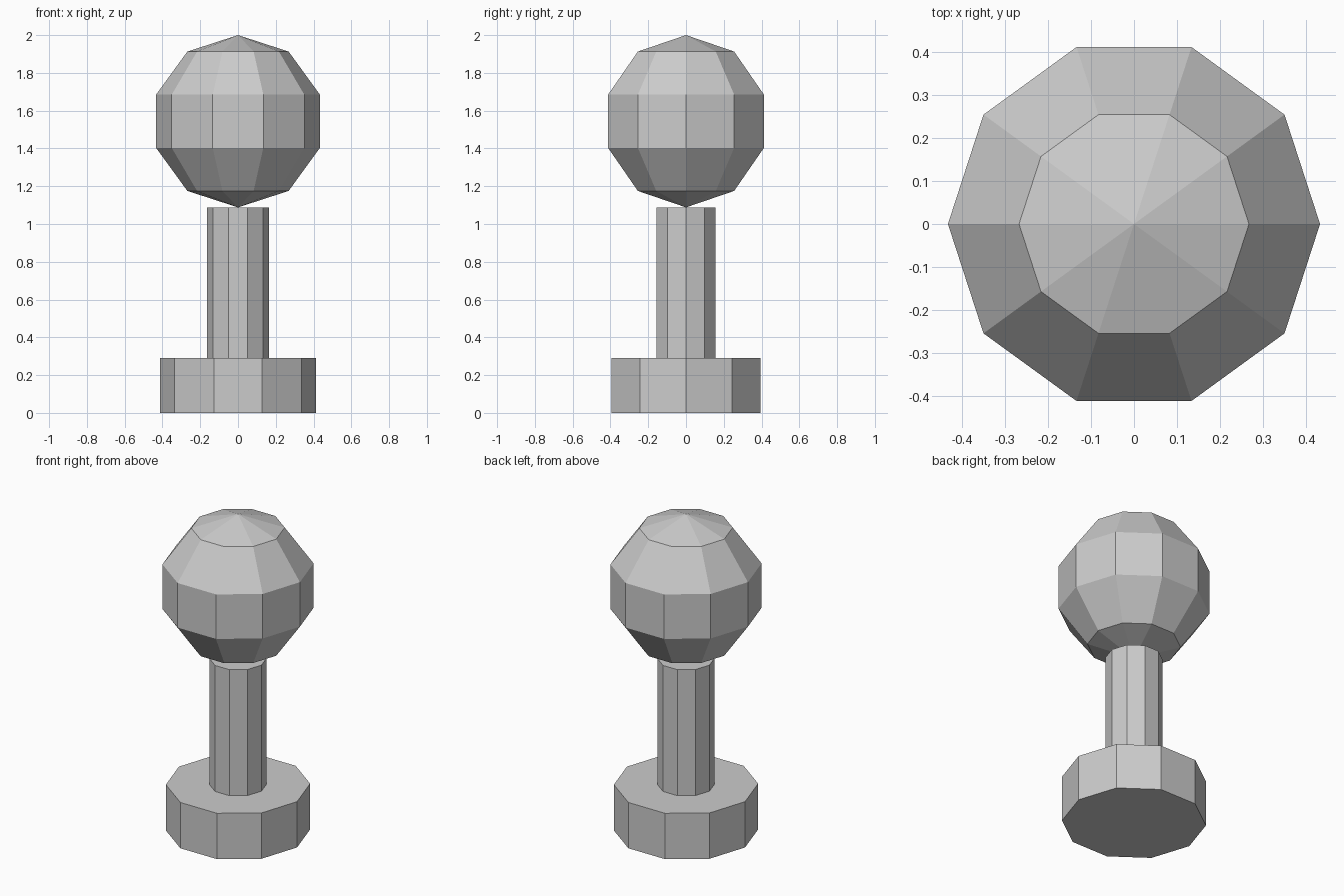
import bpy
import bmesh
from math import radians
from mathutils import Matrix

SIDES = 10

cube = bpy.data.objects.get("Cube")
if cube:
    bpy.data.objects.remove(cube, do_unlink=True)

# Single plain grey material
grey = bpy.data.materials.new("light_grey")
grey.use_nodes = True
colour = (0.6, 0.6, 0.6, 1.0)
grey.diffuse_color = colour
for node in grey.node_tree.nodes:
    if node.type == "BSDF_PRINCIPLED":
        node.inputs["Base Color"].default_value = colour

# Turn every part so that a corner points along x
TURN = Matrix.Rotation(radians(90), 4, "Z")


def finish(name, bm):
    """Store the bmesh as a flat shaded object."""
    bmesh.ops.recalc_face_normals(bm, faces=bm.faces)
    mesh = bpy.data.meshes.new(name)
    bm.to_mesh(mesh)
    bm.free()
    mesh.materials.append(grey)
    obj = bpy.data.objects.new(name, mesh)
    bpy.context.collection.objects.link(obj)
    return obj


def prism(name, radius, bottom, top):
    bm = bmesh.new()
    place = Matrix.Translation((0, 0, (bottom + top) / 2)) @ TURN
    bmesh.ops.create_cone(bm, cap_ends=True, segments=SIDES, radius1=radius,
                          radius2=radius, depth=top - bottom, matrix=place)
    return finish(name, bm)


def ball(name, radius, height):
    bm = bmesh.new()
    place = Matrix.Translation((0, 0, height)) @ TURN
    bmesh.ops.create_uvsphere(bm, u_segments=SIDES, v_segments=SIDES // 2,
                              radius=radius, matrix=place)
    return finish(name, bm)


# Wide foot, slim column and faceted ball resting on the column
prism("base", 0.414, 0.0, 0.29)
prism("column", 0.165, 0.29, 1.088)
ball("ball", 0.456, 1.544)
